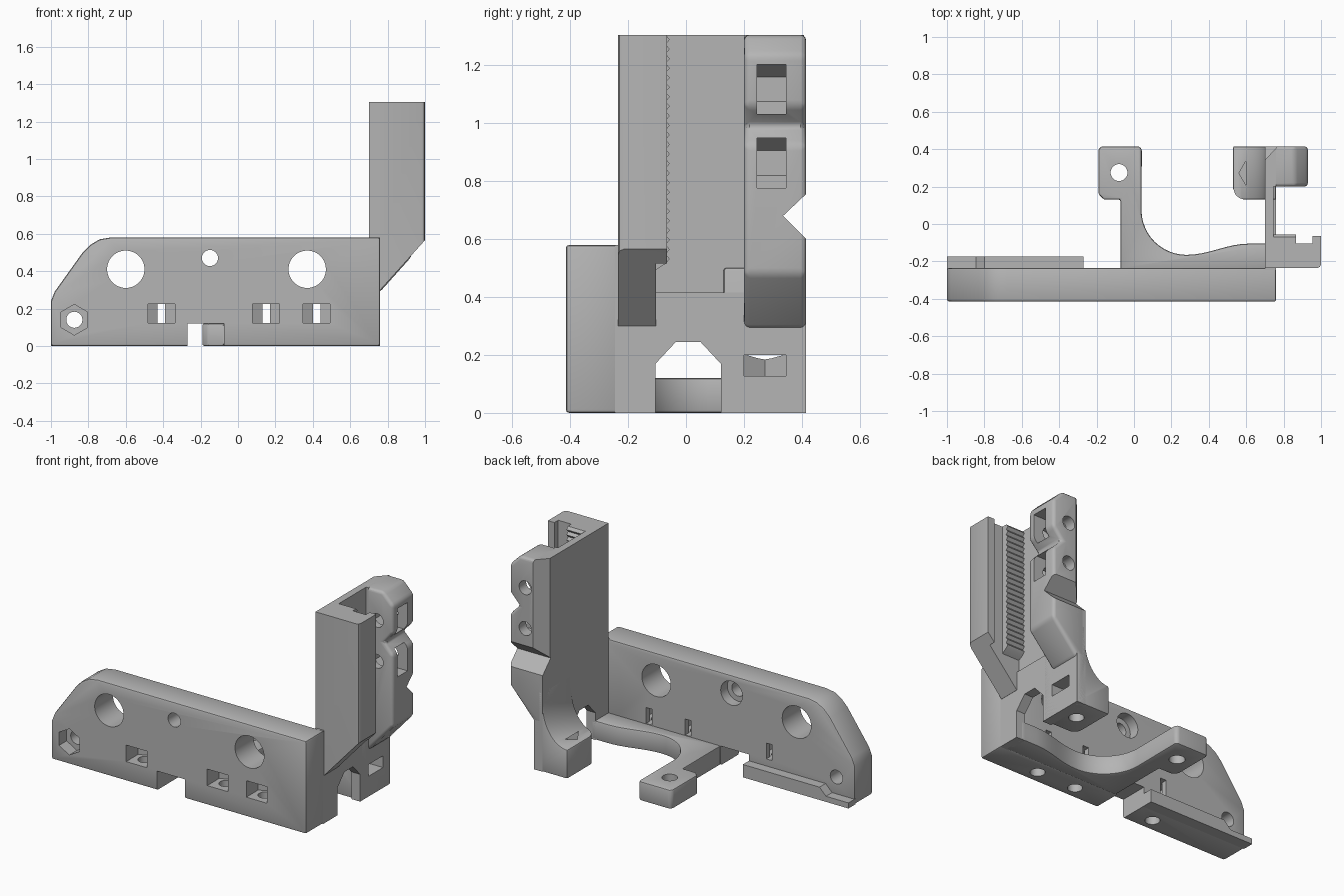
import bpy, bmesh
from math import sin, cos, pi
from mathutils import Vector

if "Cube" in bpy.data.objects:
    bpy.data.objects.remove(bpy.data.objects["Cube"])

grey = bpy.data.materials.new("plain grey")
grey.use_nodes = True
COLOUR = (0.46, 0.46, 0.46, 1)
grey.diffuse_color = COLOUR
grey.node_tree.nodes["Principled BSDF"].inputs["Base Color"].default_value = COLOUR


def prism(name, pts, axis, lo, hi):
    """Extrude a flat outline along one axis."""
    place = {"x": lambda a, b, c: (c, a, b),
             "y": lambda a, b, c: (a, c, b),
             "z": lambda a, b, c: (a, b, c)}[axis]
    bm = bmesh.new()
    face = bm.faces.new([bm.verts.new(place(a, b, lo)) for a, b in pts])
    out = bmesh.ops.extrude_face_region(bm, geom=[face])
    moved = [v for v in out["geom"] if isinstance(v, bmesh.types.BMVert)]
    bmesh.ops.translate(bm, verts=moved, vec=Vector(place(0, 0, hi - lo)))
    bmesh.ops.recalc_face_normals(bm, faces=bm.faces)
    mesh = bpy.data.meshes.new(name)
    bm.to_mesh(mesh)
    bm.free()
    mesh.materials.append(grey)
    obj = bpy.data.objects.new(name, mesh)
    bpy.context.collection.objects.link(obj)
    return obj


def box(name, x, y, z):
    return prism(name, [(x[0], y[0]), (x[1], y[0]), (x[1], y[1]), (x[0], y[1])], "z", *z)


def ring(a, b, r, n=40, turn=0.0):
    return [(a + r * cos(turn + 2 * pi * i / n), b + r * sin(turn + 2 * pi * i / n))
            for i in range(n)]


def hole(a, b, r, axis, lo, hi, n=40, turn=0.0):
    return prism("cutter", ring(a, b, r, n, turn), axis, lo, hi)


def finish(obj, cutters=(), bevel=0.0, segments=2):
    """Bevel, cut, bake the modifiers and shade."""
    if bevel:
        mod = obj.modifiers.new("bevel", "BEVEL")
        mod.width, mod.segments, mod.limit_method = bevel, segments, "ANGLE"
        mod.angle_limit = 0.6
    for cutter in cutters:
        cutter.hide_render = True
        mod = obj.modifiers.new("cut", "BOOLEAN")
        mod.operation, mod.solver, mod.object = "DIFFERENCE", "EXACT", cutter
    bpy.context.view_layer.update()
    graph = bpy.context.evaluated_depsgraph_get()
    mesh = bpy.data.meshes.new_from_object(obj.evaluated_get(graph))
    obj.modifiers.clear()
    obj.data = mesh
    bpy.ops.object.select_all(action="DESELECT")
    obj.select_set(True)
    bpy.context.view_layer.objects.active = obj
    bpy.ops.object.shade_smooth_by_angle(angle=0.5)


FRONT, BACK, INNER = -0.415, 0.415, -0.235
X_IN, X_OUT, TOP = 0.70, 0.76, 1.305

# Front plate with clipped left corner
plate = prism("front_plate", [
    (-1, 0), (X_OUT, 0), (X_OUT, 0.58), (-0.68, 0.58), (-0.74, 0.57), (-0.79, 0.54),
    (-0.83, 0.5), (-0.98, 0.29), (-1, 0.24)], "y", FRONT, INNER)
cuts = [box("cutter", (-0.27, -0.075), (-0.6, 0), (-0.1, 0.12))]
for x, z, r in ((-0.6, 0.41, 0.1), (0.37, 0.41, 0.1), (-0.15, 0.47, 0.043), (-0.875, 0.14, 0.043)):
    cuts.append(hole(x, z, r, "y", -0.6, 0))
cuts.append(hole(-0.15, 0.47, 0.075, "y", -0.30, 0))
cuts.append(hole(-0.875, 0.14, 0.082, "y", -0.6, -0.34, 6, pi / 6))
for x in (-0.41, 0.15, 0.42):
    # Nut slot, slit to the back and bolt hole from below
    cuts.append(prism("cutter", [(x - 0.072, -0.6), (x + 0.072, -0.6), (x + 0.072, -0.30),
                                 (x, -0.26), (x - 0.072, -0.30)], "z", 0.122, 0.225))
    cuts.append(box("cutter", (x - 0.02, x + 0.02), (-0.35, 0), (0.124, 0.223)))
    cuts.append(hole(x, -0.33, 0.042, "z", -0.1, 0.15))
finish(plate, cuts, 0.012)

# Low ledge behind the plate
finish(prism("back_ledge", [(-1, 0), (-0.27, 0), (-0.27, 0.08), (-0.8, 0.08),
                            (-0.845, 0.035), (-1, 0.035)], "y", INNER - 0.01, -0.175))

# Curved base web with arm and drilled foot
arc = [(0.28 - 0.24 * cos(t), 0.075 - 0.24 * sin(t))
       for t in [i * pi / 24 for i in range(13)]]
sweep = [(0.28 + 0.42 * i / 10, -0.165 + 0.06 * (1 - cos(pi * min(1, i / 8))) / 2)
         for i in range(1, 11)]
arm = prism("base_arm", [(-0.072, INNER - 0.01), (-0.072, 0.13), (-0.16, 0.13), (-0.19, 0.16),
                         (-0.19, 0.40), (-0.175, BACK), (0.027, BACK), (0.042, 0.40)]
            + arc + sweep + [(0.73, -0.105), (0.73, INNER - 0.01)], "z", 0, 0.12)
finish(arm, [hole(-0.08, 0.275, 0.045, "z", -0.1, 0.3)], 0.01)

# Cutters shared by the tower parts
side_notch = prism("cutter", [(0.43, 0.77), (0.335, 0.68), (0.43, 0.585)], "x", 0.6, 1.1)
corner_cut = prism("cutter", [(0.68, 0.32), (0.79, 0.44), (0.68, 0.44)], "z", 0.68, 1.4)
opening = prism("cutter", [(-0.105, -0.1), (0.12, -0.1), (0.12, 0.17), (0.05, 0.245),
                           (-0.035, 0.245), (-0.105, 0.17)], "x", 0.6, 0.9)
foot_slot = prism("cutter", [(0.9, 0.2), (0.9, 0.345), (0.603, 0.345), (0.561, 0.272),
                             (0.603, 0.2)], "z", 0.127, 0.2)
pockets, bolts = [], []
for z in (1.117, 0.862):
    pockets.append(prism("cutter", [(1.1, z - 0.086), (1.1, z + 0.086), (0.81, z + 0.086),
                                    (0.745, z + 0.043), (0.745, z - 0.043), (0.81, z - 0.086)],
                         "y", 0.245, 0.345))
    bolts.append(hole(0.82, z, 0.043, "y", 0, 0.6))
under_cut = prism("cutter", [(0.761, 0.1), (1.2, 0.1), (1.2, 0.78), (0.995, 0.56), (0.761, 0.30)],
                  "y", -0.5, 0.1)

# Tall thin wall
wall = box("tower_wall", (X_IN, X_OUT), (INNER - 0.01, BACK), (0, TOP))
above_plate = box("cutter", (0.6, 1.1), (-0.6, INNER), (0.58, 1.4))
channel = box("cutter", (0.745, 0.9), (-0.105, 0.2), (0.415, 1.4))
finish(wall, [opening, channel, above_plate, side_notch, corner_cut, foot_slot] + pockets)

# Front rail, its lip and the toothed rack
rail = prism("front_rail", [(X_IN, INNER), (0.98, INNER), (0.994, -0.229), (1, -0.215),
                            (1, -0.065), (0.955, -0.065), (0.955, -0.103), (X_IN, -0.103)],
             "z", 0.30, TOP)
finish(rail, [under_cut])
count, low = 24, 0.515
step = (TOP - low) / count
teeth = []
for i in range(count):
    teeth += [(-0.07, low + i * step), (-0.056, low + (i + 0.5) * step)]
rack = prism("toothed_rack", [(-0.11, 0.49)] + teeth + [(-0.07, TOP), (-0.11, TOP)],
             "x", 0.73, 0.865)
finish(rack, [under_cut])

# Back column with two nut pockets
column = prism("back_column", [(X_IN, TOP), (0.86, TOP), (0.93, 1.235), (0.93, 1.06),
                               (0.865, 0.99), (0.93, 0.925), (0.93, 0.48), (X_OUT, 0.29),
                               (X_IN, 0.29)], "y", 0.2, BACK)
finish(column, [side_notch, corner_cut] + pockets + bolts, 0.02, 3)

# Flared rear foot
flare = [(0.53 + 0.17 * cos(t), 0.42 - 0.24 * sin(t)) for t in [i * pi / 24 for i in range(13)]]
foot = prism("rear_foot", [(0.53, 0), (X_OUT, 0), (X_OUT, 0.5), (X_IN, 0.5)] + flare,
             "y", 0.13, BACK)
round_corner = prism("cutter", [(0.5, 0.1), (0.6, 0.1), (0.59, 0.13), (0.565, 0.138),
                                (0.543, 0.155), (0.53, 0.19), (0.5, 0.19)], "z", -0.1, 0.6)
finish(foot, [round_corner, foot_slot, hole(0.645, 0.272, 0.043, "z", -0.1, 0.15)], 0.008)

for obj in [o for o in bpy.data.objects if o.name.startswith("cutter")]:
    bpy.data.objects.remove(obj)
